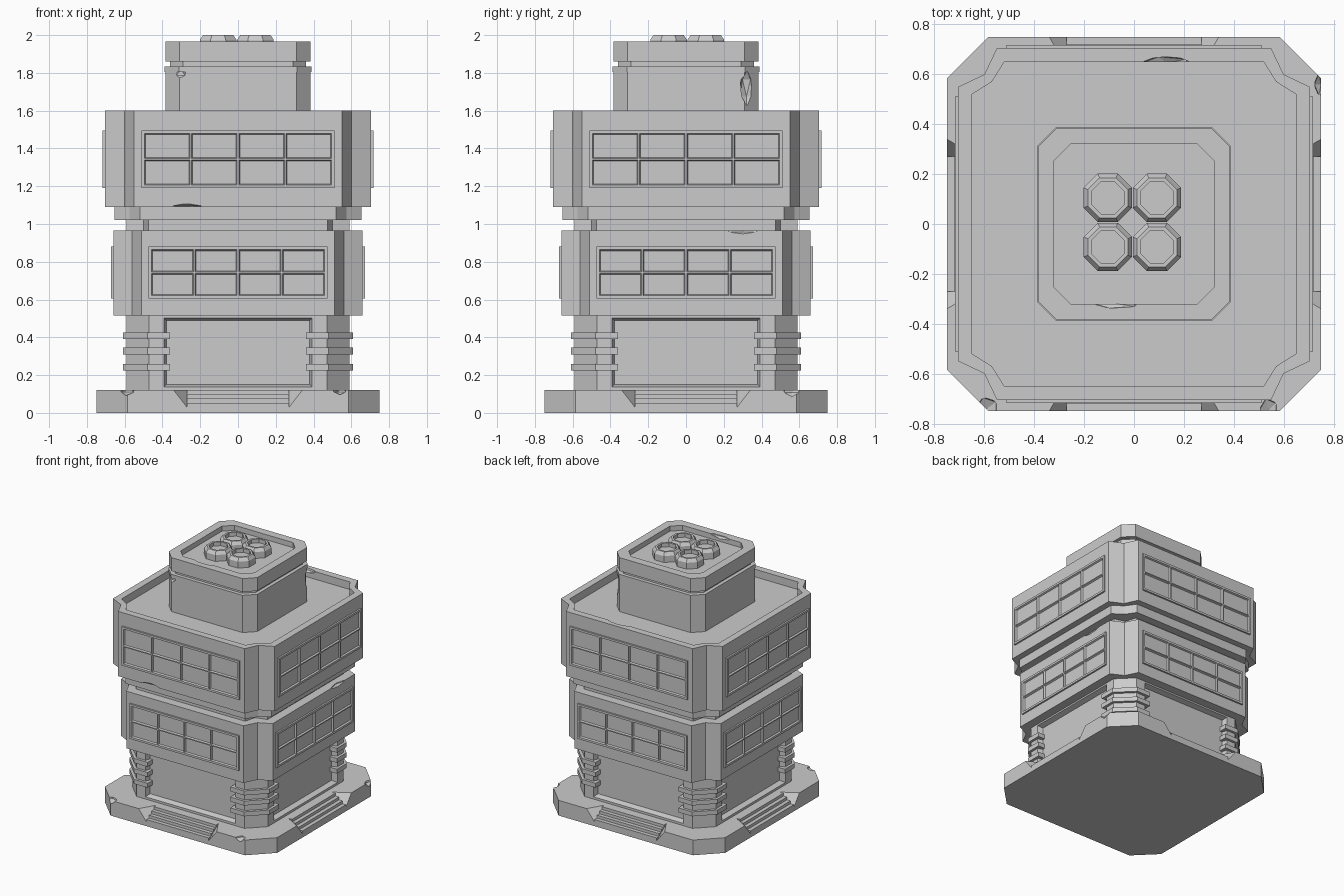
import bpy, bmesh
from math import pi
from mathutils import Matrix, Vector

if "Cube" in bpy.data.objects:
    bpy.data.objects.remove(bpy.data.objects["Cube"])

grey = bpy.data.materials.new("concrete_grey")
grey.use_nodes = True
grey.diffuse_color = (0.6, 0.6, 0.6, 1)
grey.node_tree.nodes["Principled BSDF"].inputs["Base Color"].default_value = (0.6, 0.6, 0.6, 1)


def finish(bm, name):
    bmesh.ops.recalc_face_normals(bm, faces=bm.faces)
    mesh = bpy.data.meshes.new(name)
    bm.to_mesh(mesh)
    bm.free()
    mesh.materials.append(grey)
    ob = bpy.data.objects.new(name, mesh)
    bpy.context.collection.objects.link(ob)
    return ob


def outline(quarter):
    """Repeat one corner's points around the four sides."""
    pts = []
    for _ in range(4):
        pts += quarter
        quarter = [(-y, x) for x, y in quarter]
    return pts


def octagon(h, f):
    return outline([(h, f), (f, h)])


def notched(h, f, n):
    return outline([(h, f), (n, n), (f, h)])


def loft(bm, levels):
    """Skin a stack of (outline, z) levels and cap both ends."""
    rings = [[bm.verts.new((x, y, z)) for x, y in pts] for pts, z in levels]
    for a, b in zip(rings, rings[1:]):
        for i in range(len(a)):
            j = (i + 1) % len(a)
            bm.faces.new((a[i], a[j], b[j], b[i]))
    bm.faces.new(rings[0][::-1])
    bm.faces.new(rings[-1])


def stack(name, *levels):
    bm = bmesh.new()
    loft(bm, levels)
    return finish(bm, name)


def four_sides(bm):
    """Copy the front side's geometry to the other three sides."""
    geom = bm.verts[:] + bm.edges[:] + bm.faces[:]
    for k in range(1, 4):
        new = bmesh.ops.duplicate(bm, geom=geom)["geom"]
        verts = [v for v in new if isinstance(v, bmesh.types.BMVert)]
        bmesh.ops.rotate(bm, verts=verts, matrix=Matrix.Rotation(k * pi / 2, 3, "Z"))


def cut(target, cutter):
    """Subtract the cutter for good, then discard it."""
    cutter.hide_render = True
    mod = target.modifiers.new("cut", "BOOLEAN")
    mod.operation, mod.solver, mod.object = "DIFFERENCE", "EXACT", cutter
    bpy.context.view_layer.objects.active = target
    bpy.ops.object.modifier_apply(modifier=mod.name)
    bpy.data.objects.remove(cutter)


def chip(target, place, size):
    """Break a small pointed sliver out of an edge."""
    bm = bmesh.new()
    bmesh.ops.create_icosphere(bm, subdivisions=1, radius=1)
    bmesh.ops.scale(bm, vec=size, verts=bm.verts)
    bmesh.ops.translate(bm, vec=place, verts=bm.verts)
    cut(target, finish(bm, "chip_cutter"))


# Plinth with a flared stair notch on every side
plinth = stack("plinth", (octagon(0.75, 0.585), 0), (octagon(0.75, 0.585), 0.12))
bm = bmesh.new()
for s in (-1, 1):
    inner = Vector((s * 0.27, -0.63, 0.12))
    flare = Vector((s * 0.34, -0.75, 0.12))
    foot = Vector((s * 0.27, -0.75, 0.03))
    flare += (flare - inner) * 0.3
    foot += (foot - inner) * 0.3
    up = Vector((0, 0, 0.05))
    for p in (inner, flare, foot, inner + up, flare + up):
        bm.verts.new(p)
bmesh.ops.convex_hull(bm, input=bm.verts)
four_sides(bm)
cut(plinth, finish(bm, "stair_cutter"))

# Stairs
bm = bmesh.new()
for k in range(4):
    y0, top = -0.75 + 0.03 * k, 0.0525 + 0.0225 * k
    m = Matrix.Translation((0, (y0 - 0.6) / 2, (top + 0.01) / 2))
    m = m @ Matrix.Diagonal((0.54, -0.6 - y0, top - 0.01, 1))
    bmesh.ops.create_cube(bm, size=1, matrix=m)
four_sides(bm)
finish(bm, "stairs")

# Ground floor with a recessed panel in each wall
bm = bmesh.new()
ground = outline([(0.59, 0.41), (0.59, 0.47), (0.47, 0.59), (0.41, 0.59)])
loft(bm, [(ground, 0.12), (ground, 0.52)])
bmesh.ops.recalc_face_normals(bm, faces=bm.faces)
walls = [f for f in bm.faces if abs(f.normal.z) < 0.1 and f.calc_area() > 0.2]
bmesh.ops.inset_individual(bm, faces=walls, thickness=0.025)
bmesh.ops.inset_individual(bm, faces=walls, thickness=0.018, depth=-0.04)
finish(bm, "ground_floor")

# Three clamp bands around each corner column
bm = bmesh.new()
band = [(0.54, 0.36), (0.61, 0.36), (0.61, 0.48), (0.48, 0.61), (0.36, 0.61), (0.36, 0.54)]
for z in (0.225, 0.31, 0.39):
    loft(bm, [(band, z), (band, z + 0.035)])
four_sides(bm)
finish(bm, "column_bands")

# Office floors and the necks between them
middle = notched(0.66, 0.51, 0.56)
middle_floor = stack("middle_floor", (middle, 0.515), (middle, 0.965))
neck, collar = notched(0.59, 0.475, 0.5), notched(0.655, 0.52, 0.575)
stack("neck", (neck, 0.95), (neck, 1.03))
stack("collar", (collar, 1.02), (collar, 1.1))
upper, roof = notched(0.705, 0.55, 0.6), notched(0.65, 0.52, 0.57)
upper_floor = stack("upper_floor", (upper, 1.09), (upper, 1.6), (roof, 1.6), (roof, 1.54))


# Window bays: framed grids of recessed panes
def windows(name, wall, half, z0, z1):
    bm = bmesh.new()
    bmesh.ops.create_grid(bm, x_segments=4, y_segments=2, size=1)
    bmesh.ops.scale(bm, vec=(half - 0.012, (z1 - z0) / 2 - 0.012, 1), verts=bm.verts)
    bmesh.ops.rotate(bm, verts=bm.verts, matrix=Matrix.Rotation(pi / 2, 3, "X"))
    bmesh.ops.translate(bm, vec=(0, -wall - 0.013, (z0 + z1) / 2), verts=bm.verts)
    panes = bm.faces[:]
    rim = [e for e in bm.edges if e.is_boundary]
    for grow, y in ((0.012, -wall - 0.013), (0, -wall + 0.01)):
        new = bmesh.ops.extrude_edge_only(bm, edges=rim)["geom"]
        rim = [e for e in new if isinstance(e, bmesh.types.BMEdge) and e.is_boundary]
        for v in {v for e in rim for v in e.verts}:
            v.co.y = y
            if abs(abs(v.co.x) - half + 0.012) < 0.001:
                v.co.x += grow if v.co.x > 0 else -grow
            if min(abs(v.co.z - z0 - 0.012), abs(v.co.z - z1 + 0.012)) < 0.001:
                v.co.z += grow if v.co.z > (z0 + z1) / 2 else -grow
    bmesh.ops.recalc_face_normals(bm, faces=bm.faces)
    if panes[0].normal.y > 0:
        bmesh.ops.reverse_faces(bm, faces=bm.faces)
    bmesh.ops.inset_individual(bm, faces=panes, thickness=0.006)
    bmesh.ops.inset_individual(bm, faces=panes, thickness=0.008, depth=-0.012)
    four_sides(bm)
    finish(bm, name)


windows("middle_windows", 0.66, 0.475, 0.605, 0.88)
windows("upper_windows", 0.705, 0.512, 1.19, 1.495)

# Rooftop tower with a groove and a sunken top
body, groove, deck = octagon(0.385, 0.31), octagon(0.36, 0.29), octagon(0.32, 0.255)
tower = stack("roof_tower", (body, 1.53), (body, 1.835), (groove, 1.835), (groove, 1.86),
              (body, 1.86), (body, 1.965), (deck, 1.965), (deck, 1.925))
lip = octagon(0.388, 0.312)
stack("tower_lip", (lip, 1.805), (lip, 1.835))

# Four eight-sided roof vents
bm = bmesh.new()
for cx in (-0.105, 0.092):
    for cy in (-0.092, 0.105):
        levels = []
        for r, z in ((0.097, 1.92), (0.097, 1.975), (0.08, 2), (0.065, 2), (0.065, 1.97)):
            levels.append(([(cx + x, cy + y) for x, y in octagon(r, r * 0.414)], z))
        loft(bm, levels)
finish(bm, "roof_vents")

# Worn edges
chip(upper_floor, (-0.27, -0.71, 1.085), (0.1, 0.03, 0.025))
chip(upper_floor, (0.13, 0.645, 1.6), (0.11, 0.03, 0.03))
chip(middle_floor, (0.665, 0.3, 0.97), (0.03, 0.09, 0.025))
chip(tower, (0.37, 0.32, 1.72), (0.04, 0.04, 0.1))
chip(tower, (-0.07, -0.32, 1.97), (0.1, 0.02, 0.025))
chip(tower, (-0.31, -0.39, 1.8), (0.04, 0.025, 0.03))
chip(plinth, (-0.59, -0.74, 0.125), (0.05, 0.05, 0.035))
chip(plinth, (0.54, -0.745, 0.125), (0.04, 0.05, 0.03))
chip(plinth, (0.75, 0.56, 0.125), (0.03, 0.05, 0.04))
